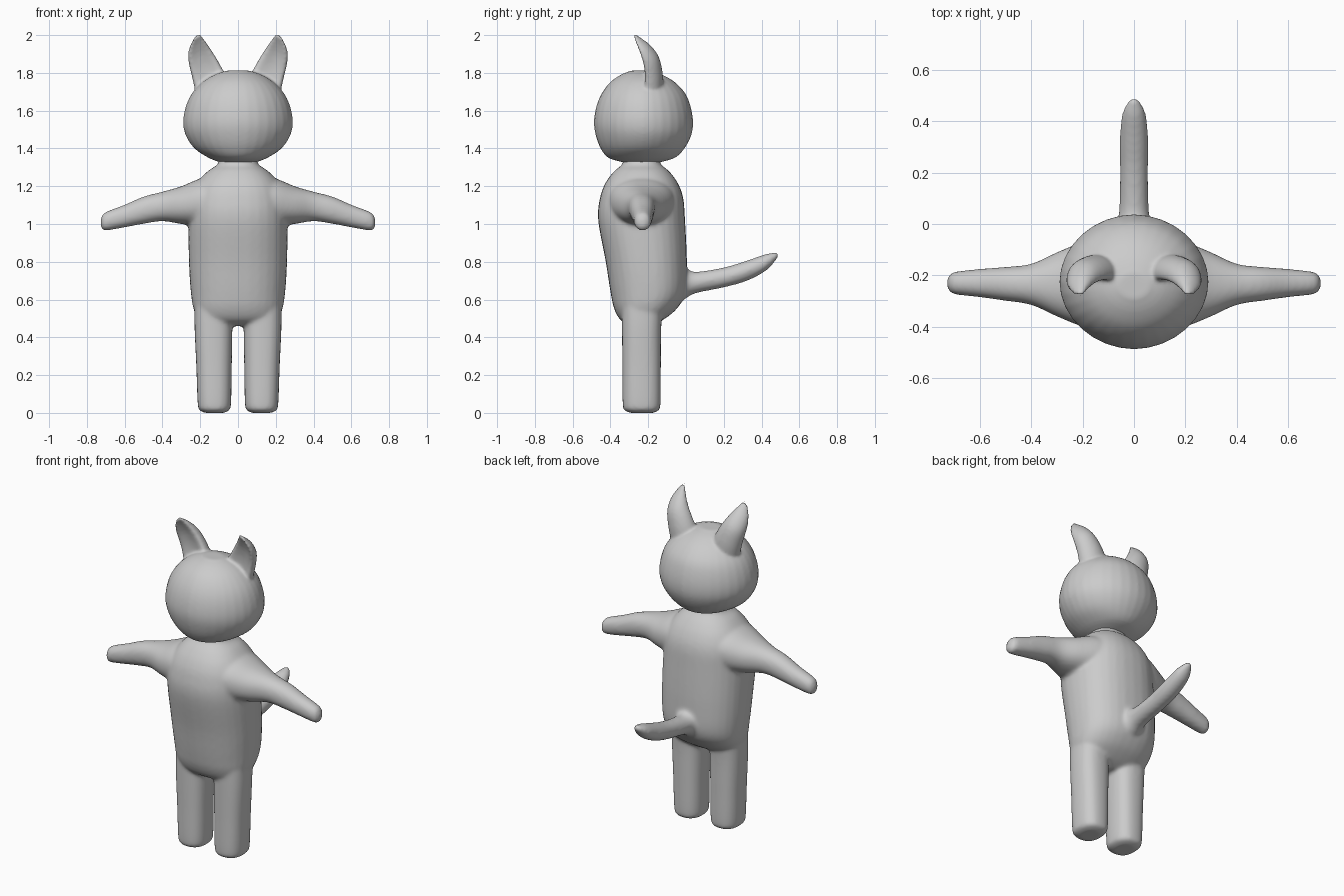
import bpy, bmesh, math
from mathutils import Vector

old = bpy.data.objects.get("Cube")
if old:
    bpy.data.objects.remove(old, do_unlink=True)

grey = bpy.data.materials.new("soft grey")
grey.use_nodes = True
GREY = (0.6, 0.6, 0.6, 1)
grey.diffuse_color = GREY
grey.node_tree.nodes["Principled BSDF"].inputs["Base Color"].default_value = GREY

X, Y, Z = Vector((1, 0, 0)), Vector((0, 1, 0)), Vector((0, 0, 1))
SEGMENTS, STEPS = 32, 5


def spline(rows):
    """Smoothly resample rows of numbers (Catmull-Rom)."""
    pts = [Vector(r) for r in rows]
    out = []
    for i in range(len(pts) - 1):
        p0, p1 = pts[max(i - 1, 0)], pts[i]
        p2, p3 = pts[i + 1], pts[min(i + 2, len(pts) - 1)]
        for k in range(STEPS):
            t = k / STEPS
            out.append(p1 + 0.5 * t * ((p2 - p0) + t * ((2 * p0 - 5 * p1 + 4 * p2 - p3)
                                       + t * (3 * p1 - p0 - 3 * p2 + p3))))
    return out + [pts[-1]]


def loft(bm, rows, u, v, power=2.0, side=1, dent=0.0):
    """Skin oval rings; each row is x, y, z, half size along u, half size along v."""
    rings = []
    for x, y, z, a, b in spline(rows):
        ring = []
        for i in range(SEGMENTS):
            t = 2 * math.pi * i / SEGMENTS
            c, s = math.cos(t), math.sin(t)
            cu = math.copysign(abs(c) ** (2 / power), c)
            sv = math.copysign(abs(s) ** (2 / power), s)
            if s < 0:  # hollow out the front
                sv += dent * abs(s) ** 2
            p = Vector((x, y, z)) + u * max(a, 0.002) * cu + v * max(b, 0.002) * sv
            p.x *= side
            ring.append(bm.verts.new(p))
        rings.append(ring)
    faces = [bm.faces.new((r[i], r[i - 1], q[i - 1], q[i]))
             for r, q in zip(rings, rings[1:]) for i in range(SEGMENTS)]
    faces += [bm.faces.new(rings[0]), bm.faces.new(rings[-1])]
    bmesh.ops.recalc_face_normals(bm, faces=faces)


def finish(bm, name, voxel, rounds):
    """Fuse overlapping parts into one soft skin."""
    mesh = bpy.data.meshes.new(name)
    bm.to_mesh(mesh)
    bm.free()
    mesh.materials.append(grey)
    obj = bpy.data.objects.new(name, mesh)
    bpy.context.collection.objects.link(obj)
    fuse = obj.modifiers.new("fuse", 'REMESH')
    fuse.mode, fuse.voxel_size, fuse.use_smooth_shade = 'VOXEL', voxel, True
    soft = obj.modifiers.new("soften", 'SMOOTH')
    soft.factor, soft.iterations = 0.5, rounds
    mesh.shade_smooth()


# Torso with short neck
body = bmesh.new()
loft(body, [(0, -.235, .46, .12, .05), (0, -.235, .49, .2, .11), (0, -.215, .55, .235, .165),
            (0, -.2, .64, .25, .2), (0, -.21, .8, .26, .215), (0, -.235, 1.02, .262, .23),
            (0, -.235, 1.14, .25, .22), (0, -.235, 1.22, .215, .19), (0, -.235, 1.28, .16, .145),
            (0, -.235, 1.32, .105, .1), (0, -.235, 1.38, .1, .1)], X, Y, 2.3)
for side in (1, -1):
    # Arms tapering outwards
    loft(body, [(.1, -.235, 1.13, .19, .12), (.2, -.235, 1.115, .165, .125),
                (.3, -.235, 1.1, .125, .1), (.4, -.235, 1.093, .08, .078),
                (.5, -.233, 1.073, .066, .072), (.6, -.23, 1.042, .055, .06),
                (.69, -.23, 1.017, .045, .051), (.715, -.23, 1.01, .036, .042),
                (.727, -.23, 1.007, .015, .02)], Y, Z, 2.2, side)
    # Legs with rounded feet
    loft(body, [(.125, -.235, 0, .05, .06), (.125, -.235, .012, .075, .088),
                (.125, -.235, .045, .088, .1), (.127, -.235, .25, .094, .102),
                (.13, -.235, .45, .1, .104), (.13, -.23, .6, .1, .11)], X, Y, 2.5, side)
# Tail
loft(body, [(0, -.08, .68, .1, .11), (0, -.01, .685, .075, .085), (0, .05, .69, .058, .057),
            (0, .2, .717, .055, .053), (0, .32, .752, .056, .054), (0, .42, .795, .048, .045),
            (0, .47, .825, .028, .024), (0, .49, .838, .008, .008)], X, Z)
finish(body, "body_with_limbs_and_tail", 0.011, 7)

# Head with ears
head = bmesh.new()
loft(head, [(0, -.235, 1.325, .09, .09), (0, -.235, 1.35, .155, .175), (0, -.23, 1.4, .23, .222),
            (0, -.225, 1.47, .277, .253), (0, -.225, 1.54, .29, .262), (0, -.225, 1.62, .277, .25),
            (0, -.225, 1.69, .245, .222), (0, -.23, 1.75, .19, .172), (0, -.235, 1.79, .125, .11),
            (0, -.24, 1.812, .06, .05)], X, Y, 1.95)
across = Vector((.88, 0, -.42))
for side in (1, -1):
    loft(head, [(.13, -.2, 1.66, .09, .07), (.145, -.195, 1.74, .092, .075),
                (.173, -.195, 1.82, .082, .068), (.201, -.21, 1.89, .069, .062),
                (.216, -.238, 1.945, .05, .045), (.216, -.266, 1.985, .026, .022),
                (.212, -.28, 2.008, .007, .007)], across, Y, 2.0, side, 0.75)
finish(head, "head_with_ears", 0.009, 4)
